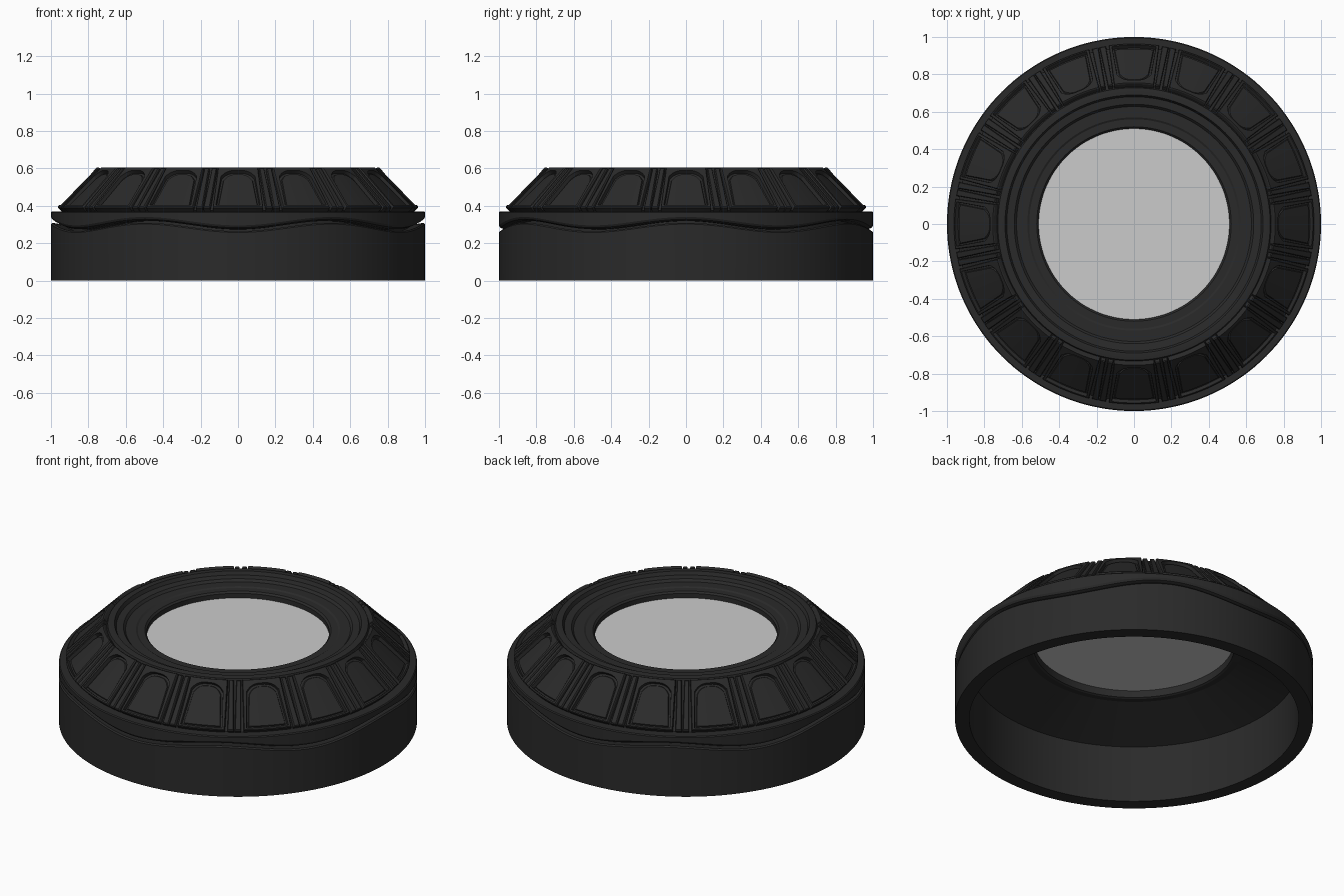
import bpy, bmesh
from math import sin, cos, pi, radians

if "Cube" in bpy.data.objects:
    bpy.data.objects.remove(bpy.data.objects["Cube"])


def material(name, col):
    m = bpy.data.materials.new(name)
    m.diffuse_color = col
    m.use_nodes = True
    m.node_tree.nodes["Principled BSDF"].inputs["Base Color"].default_value = m.diffuse_color
    return m


BLACK = material("black_plastic", (0.023, 0.023, 0.023, 1))
GLASS = material("clear_lens", (0.56, 0.56, 0.56, 0.65))


def finish(bm, name, mat, angle=25):
    bmesh.ops.recalc_face_normals(bm, faces=bm.faces)
    me = bpy.data.meshes.new(name)
    bm.to_mesh(me)
    bm.free()
    ob = bpy.data.objects.new(name, me)
    bpy.context.collection.objects.link(ob)
    me.materials.append(mat)
    bpy.ops.object.select_all(action='DESELECT')
    ob.select_set(True)
    bpy.context.view_layer.objects.active = ob
    bpy.ops.object.shade_smooth_by_angle(angle=radians(angle))
    return ob


def lathe(name, profile, mat=BLACK, n=144):
    """Closed (r, z, wave) profile; wave ripples z six times around."""
    bm = bmesh.new()
    rings = []
    for i in range(n):
        a = 2 * pi * i / n
        rings.append([bm.verts.new((r * cos(a), r * sin(a), z + w * cos(6 * a)))
                      for r, z, w in profile])
    k = len(profile)
    for i in range(n):
        p, q = rings[i], rings[(i + 1) % n]
        for j in range(k):
            bm.faces.new((p[j], q[j], q[(j + 1) % k], p[(j + 1) % k]))
    return finish(bm, name, mat)


def flat(pts):
    return [(r, z, 0) for r, z in pts]


# Lower band and upper ring with a wavy seam between them
W = 0.0225
lathe("lower_band", [(0.93, 0, 0), (1, 0, 0), (1, 0.28, W), (0.993, 0.287, W), (0.93, 0.276, W)])
lathe("upper_ring", [(0.92, 0.296, W), (0.975, 0.298, W), (0.993, 0.306, W), (1, 0.318, W),
                     (1, 0.364, 0), (0.995, 0.37, 0), (0.92, 0.37, 0)])

# Main shell: inner sleeve, sloped backing, stepped lens seat
lathe("main_shell", flat([
    (0.92, 0), (0.93, 0), (0.93, 0.372), (0.944, 0.374), (0.732, 0.588), (0.728, 0.602),
    (0.71, 0.605), (0.69, 0.605), (0.68, 0.584), (0.64, 0.58), (0.628, 0.566),
    (0.57, 0.566), (0.56, 0.56), (0.52, 0.56), (0.51, 0.55), (0.51, 0.522),
    (0.56, 0.522), (0.56, 0.462), (0.57, 0.457), (0.61, 0.462), (0.92, 0.35)]))

# Clear lens disc
bm = bmesh.new()
bmesh.ops.create_cone(bm, cap_ends=True, segments=96, radius1=0.559, radius2=0.559, depth=0.017)
bmesh.ops.translate(bm, verts=bm.verts, vec=(0, 0, 0.5125))
finish(bm, "lens", GLASS)


# Sloped surface: x across, s up the slope, h out from it
def on_slope(x, s, h, mid):
    r = 0.965 + 0.7071 * (h - s)
    a = mid + x / (0.965 - 0.7071 * s)
    return (r * cos(a), r * sin(a), 0.395 + 0.7071 * (s + h))


def outline(w0, w1, s0, s1, arch, m):
    ks = [-1 + 2 * i / m for i in range(m + 1)]
    low = [(w0 * k, s0) for k in ks]
    high = [(-w1 * k, s1 - arch * abs(k) ** 3) for k in ks]
    return low + high


def stack(bm, layers, mid, xoff=0, m=10):
    """Bridge a stack of outlines (outline args, height) and cap the last."""
    loops = [[bm.verts.new(on_slope(x + xoff, s, h, mid)) for x, s in outline(*o, m)]
             for o, h in layers]
    n = len(loops[0])
    for a, b in zip(loops, loops[1:]):
        for i in range(n):
            j = (i + 1) % n
            bm.faces.new((a[i], a[j], b[j], b[i]))
    t = loops[-1]
    for i in range(m):
        bm.faces.new((t[i], t[i + 1], t[n - 2 - i], t[n - 1 - i]))


panels, ribs = bmesh.new(), bmesh.new()
for i in range(16):
    mid = 2 * pi * i / 16
    # Framed panel with arched pocket and large sunken plate inside it
    stack(panels, [
        ((0.136, 0.108, -0.002, 0.300, 0), -0.032),
        ((0.136, 0.108, -0.002, 0.300, 0), -0.006),
        ((0.132, 0.104, 0.003, 0.297, 0), 0.0),
        ((0.119, 0.091, 0.012, 0.276, 0.045), 0.0),
        ((0.117, 0.089, 0.014, 0.274, 0.045), -0.021),
        ((0.108, 0.080, 0.023, 0.263, 0.045), -0.021),
        ((0.104, 0.077, 0.027, 0.259, 0.045), -0.014)], mid)
    # Twin ribs between panels
    for side in (-1, 1):
        stack(ribs, [
            ((0.018, 0.013, -0.002, 0.298, 0), -0.032),
            ((0.018, 0.013, -0.002, 0.298, 0), -0.008),
            ((0.014, 0.010, 0.004, 0.294, 0), -0.003)],
            mid + pi / 16, side * 0.0205, 2)
finish(panels, "slope_panels", BLACK)
finish(ribs, "slope_ribs", BLACK)
